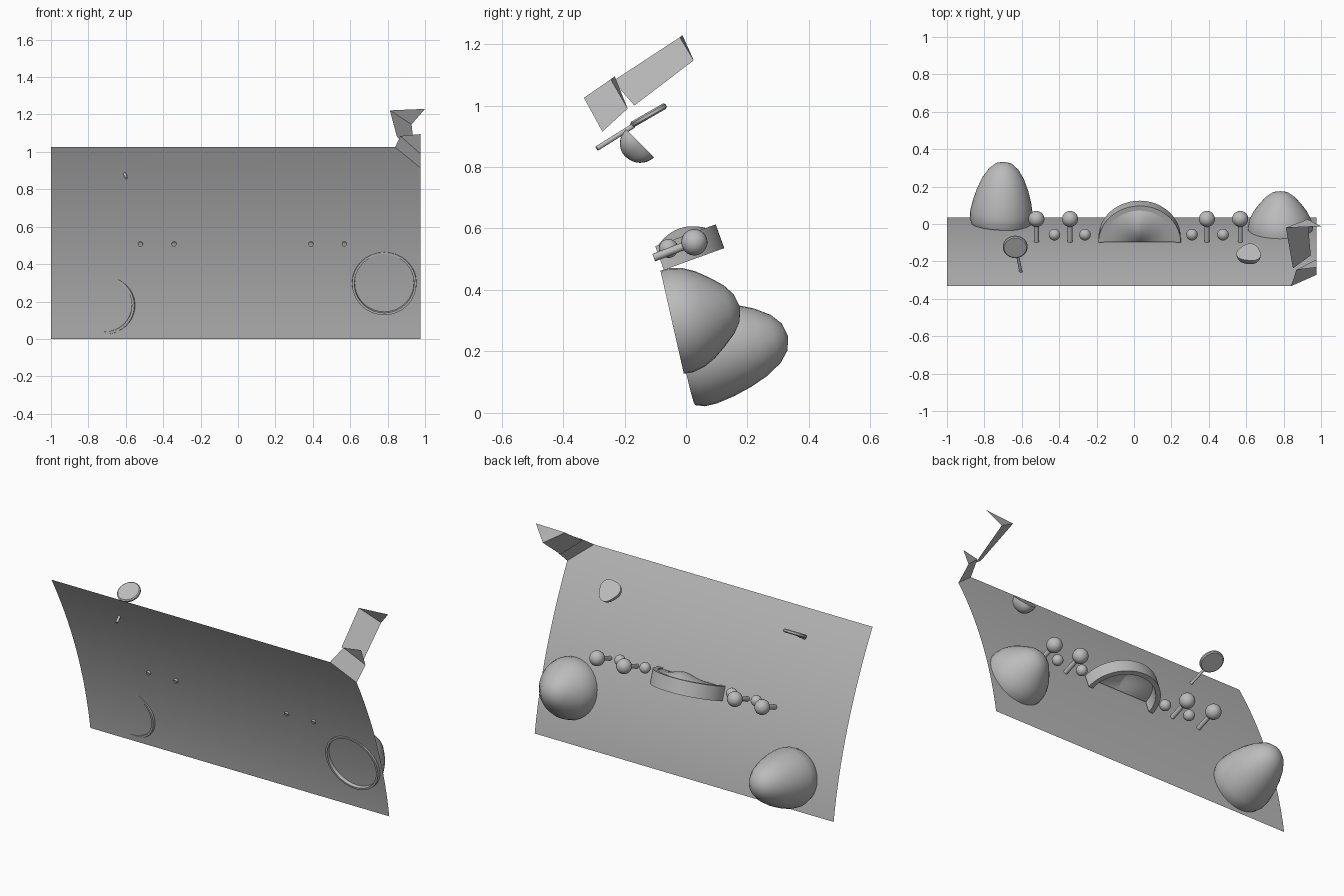
import bpy, bmesh, math
from mathutils import Vector, Matrix

cube = bpy.data.objects.get("Cube")
if cube:
    bpy.data.objects.remove(cube, do_unlink=True)

grey = bpy.data.materials.new("plain_grey")
grey.use_nodes = True
COLOUR = (0.5, 0.5, 0.5, 1)
grey.diffuse_color = COLOUR
grey.node_tree.nodes["Principled BSDF"].inputs["Base Color"].default_value = COLOUR


def finish(name, bm, matrix=None, angle=35, recalc=True):
    if recalc:
        bmesh.ops.recalc_face_normals(bm, faces=bm.faces)
    mesh = bpy.data.meshes.new(name)
    bm.to_mesh(mesh)
    bm.free()
    mesh.materials.append(grey)
    obj = bpy.data.objects.new(name, mesh)
    bpy.context.collection.objects.link(obj)
    if matrix:
        obj.matrix_world = matrix
    bpy.ops.object.select_all(action='DESELECT')
    obj.select_set(True)
    bpy.context.view_layer.objects.active = obj
    if angle:
        bpy.ops.object.shade_smooth_by_angle(angle=math.radians(angle))
    return obj


def aim(origin, axis):
    turn = Vector(axis).to_track_quat('Z', 'Y').to_matrix().to_4x4()
    return Matrix.Translation(origin) @ turn


def lathe(name, profile, origin, axis, steps=32):
    bm = bmesh.new()
    verts = [bm.verts.new((r, 0, t)) for r, t in profile]
    edges = [bm.edges.new(pair) for pair in zip(verts, verts[1:])]
    bmesh.ops.spin(bm, geom=verts + edges, axis=(0, 0, 1), cent=(0, 0, 0),
                   angle=math.tau, steps=steps)
    bmesh.ops.remove_doubles(bm, verts=bm.verts, dist=0.0005)
    return finish(name, bm, aim(origin, axis))


def rod(name, start, end, radius):
    start, end = Vector(start), Vector(end)
    bm = bmesh.new()
    bmesh.ops.create_cone(bm, cap_ends=True, segments=12, radius1=radius,
                          radius2=radius, depth=(end - start).length)
    return finish(name, bm, aim((start + end) / 2, end - start))


def ball(name, centre, radius):
    bm = bmesh.new()
    bmesh.ops.create_uvsphere(bm, u_segments=20, v_segments=12, radius=radius)
    return finish(name, bm, Matrix.Translation(centre), 60)


def sheet_y(z):
    return 0.035 - 0.153 * z - 0.2 * z * z


# Curved backing sheet with one clipped corner
bm = bmesh.new()
rows = []
for i in range(25):
    z = 1.025 * i / 24
    rows.append([bm.verts.new((x, sheet_y(z), z)) for x in (-1, 0.975)])
for a, b in zip(rows, rows[1:]):
    bm.faces.new((a[0], a[1], b[1], b[0]))
bmesh.ops.bisect_plane(bm, geom=bm.verts[:] + bm.edges[:] + bm.faces[:],
                       plane_co=(0.84, 0, 1.025), plane_no=(0.11, 0, 0.135),
                       clear_outer=True)
finish("curved_sheet", bm, recalc=False)

# Hollow domes whose rims pass through the sheet
lathe("tall_dome", [(0.14, 0.05), (0.145, 0), (0.158, 0), (0.168, 0.03),
                    (0.167, 0.07), (0.155, 0.13), (0.137, 0.19), (0.112, 0.25),
                    (0.08, 0.3), (0.045, 0.33), (0, 0.342)],
      (-0.712, -0.002, 0.18), (0.05, 0.97, 0.2))
lathe("short_dome", [(0.155, 0.05), (0.16, 0), (0.172, 0), (0.174, 0.03),
                     (0.165, 0.07), (0.145, 0.11), (0.115, 0.15),
                     (0.08, 0.19), (0.045, 0.215), (0, 0.226)],
      (0.782, -0.045, 0.295), (0, 0.97, 0.22))

# Half-round arch: band plus ridged lid, in a tilted frame
along, up = Vector((0, 0.94, 0.34)), Vector((0, -0.34, 0.94))
frame = Matrix((Vector((1, 0, 0)), along, up)).transposed().to_4x4()
frame = Matrix.Translation((0.03, -0.072, 0.465)) @ frame
N = 32
bm = bmesh.new()
rings = []
for i in range(N + 1):
    a = math.pi * i / N
    rings.append([bm.verts.new((r * math.cos(a), r * math.sin(a) * 0.95, w))
                  for r, w in ((0.22, 0), (0.22, 0.082), (0.192, 0.082), (0.192, 0))])
for a, b in zip(rings, rings[1:]):
    for k in range(4):
        bm.faces.new((a[k], a[k - 1], b[k - 1], b[k]))
bm.faces.new(rings[0])
bm.faces.new(rings[-1])
finish("arch_band", bm, frame)

bm = bmesh.new()
rings = []
for j in range(11):
    q = j / 10
    ring = []
    for i in range(N + 1):
        a = math.pi * i / N
        x, v = q * math.cos(a), q * math.sin(a)
        h = 0.14 * v * (1 - q) * (1 - abs(x))
        ring.append(bm.verts.new((0.195 * x, 0.185 * v, 0.075 + h)))
    rings.append(ring)
for a, b in zip(rings, rings[1:]):
    for i in range(N):
        bm.faces.new((a[i], b[i], b[i + 1], a[i + 1]))
bmesh.ops.remove_doubles(bm, verts=bm.verts, dist=0.0005)
finish("arch_lid", bm, frame, 20)

# Pegs with large knobs, and small loose beads between them
for i, x in enumerate((-0.522, -0.342, 0.39, 0.568)):
    rod(f"peg_{i + 1}", (x, -0.105, 0.505), (x, 0.025, 0.555), 0.013)
    ball(f"knob_{i + 1}", (x, 0.027, 0.555), 0.043)
for i, x in enumerate((-0.425, -0.262, 0.31, 0.476)):
    ball(f"bead_{i + 1}", (x, -0.057, 0.535), 0.031)

# Round paddle on a thin stem
rod("paddle_stem", (-0.598, -0.29, 0.86), (-0.622, -0.17, 0.935), 0.008)
lathe("paddle_disc", [(0, -0.01), (0.06, -0.01), (0.066, -0.005),
                      (0.066, 0.005), (0.06, 0.01), (0, 0.01)],
      (-0.635, -0.122, 0.968), (0, -0.5, 0.87))

# Lumpy half bowl with a flat face
bm = bmesh.new()
bmesh.ops.create_uvsphere(bm, u_segments=24, v_segments=16, radius=0.064)
cut = bmesh.ops.bisect_plane(bm, geom=bm.verts[:] + bm.edges[:] + bm.faces[:],
                             plane_co=(0, 0, 0), plane_no=(0, 0, 1), clear_outer=True)
bmesh.ops.holes_fill(bm, edges=[e for e in bm.edges if e.is_boundary])
for v in bm.verts:
    lump = 1 + 0.09 * math.sin(3 * math.atan2(v.co.y, v.co.x) + 0.5)
    v.co.x *= lump
    v.co.y *= lump
finish("half_bowl", bm, aim((0.615, -0.153, 0.88), (0, 0.7, 0.7)), 45)

# Folded zigzag strip rising from the clipped corner
corners = {
    "root_left": (0.84, -0.332, 1.025), "root_right": (0.975, -0.272, 0.915),
    "fold_left": (0.868, -0.245, 1.085), "fold_right": (0.975, -0.19, 0.99),
    "low_tip": (0.975, -0.232, 1.095),
    "arm_left": (0.85, -0.237, 1.08), "arm_right": (0.945, -0.168, 1.0),
    "end_left": (0.812, -0.02, 1.222), "end_right": (0.928, 0.025, 1.147),
    "high_tip": (1.0, -0.012, 1.23),
}
bm = bmesh.new()
for names in (("root_left", "root_right", "fold_right", "fold_left"),
              ("fold_left", "fold_right", "low_tip"),
              ("arm_left", "arm_right", "end_right", "end_left"),
              ("end_left", "end_right", "high_tip")):
    bm.faces.new([bm.verts.new(corners[n]) for n in names])
finish("folded_strip", bm, angle=0, recalc=False)
